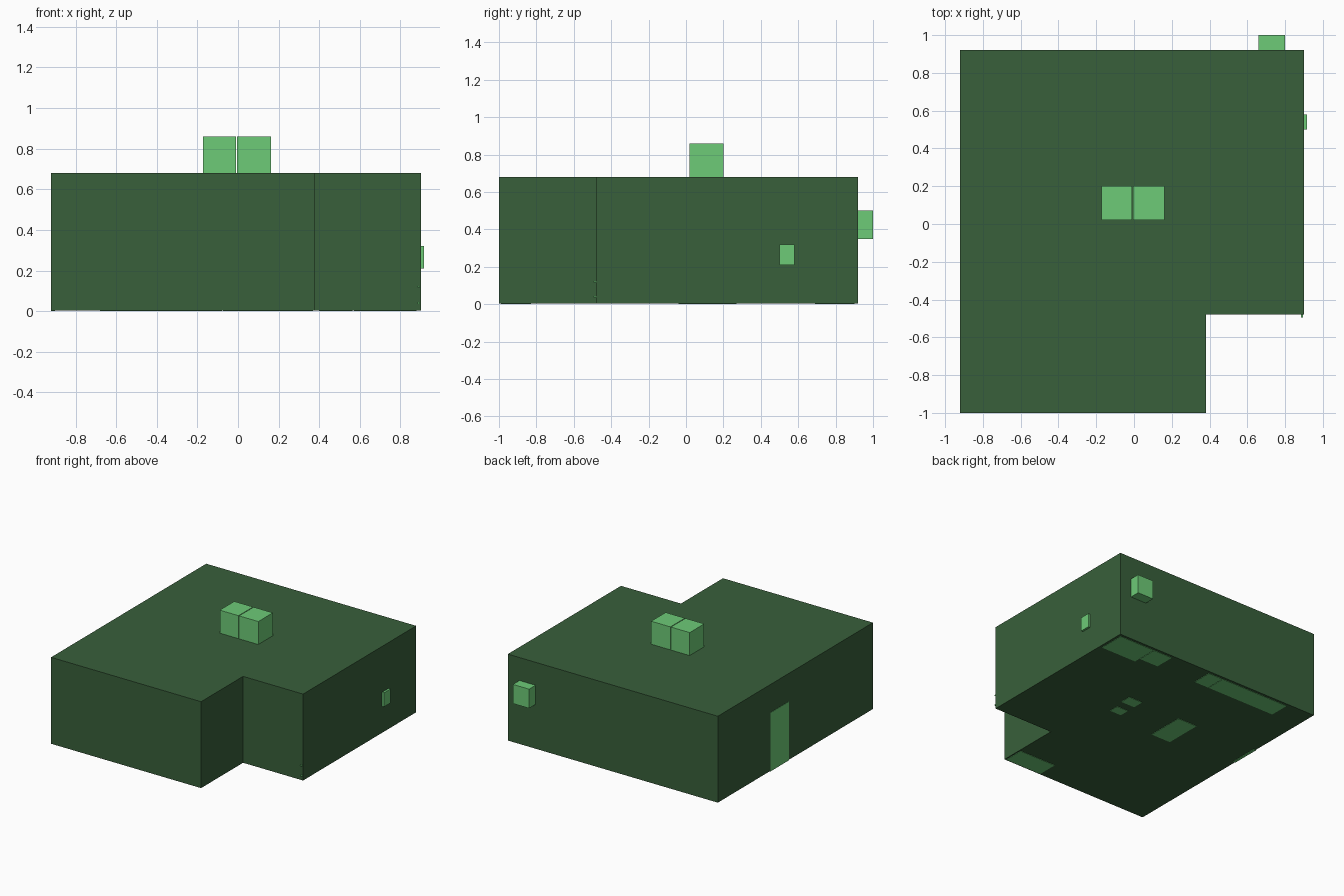
import bpy, bmesh

if "Cube" in bpy.data.objects:
    bpy.data.objects.remove(bpy.data.objects["Cube"])


def material(name, color):
    m = bpy.data.materials.new(name)
    m.diffuse_color = (*color, 1)
    m.use_nodes = True
    m.node_tree.nodes["Principled BSDF"].inputs["Base Color"].default_value = m.diffuse_color
    return m


DARK = material("dark_green", (0.040, 0.115, 0.043))
LIGHT = material("light_green", (0.155, 0.595, 0.185))


def prism(name, outline, z0, z1, mat):
    """Extrude a flat outline from z0 up to z1."""
    bm = bmesh.new()
    base = bm.faces.new([bm.verts.new((x, y, z0)) for x, y in outline])
    top = bmesh.ops.extrude_face_region(bm, geom=[base])
    verts = [g for g in top["geom"] if isinstance(g, bmesh.types.BMVert)]
    bmesh.ops.translate(bm, vec=(0, 0, z1 - z0), verts=verts)
    if not any(f is base for f in bm.faces):
        bm.faces.new([v for v in bm.verts if v not in verts])
    bmesh.ops.recalc_face_normals(bm, faces=bm.faces)
    mesh = bpy.data.meshes.new(name)
    bm.to_mesh(mesh)
    bm.free()
    mesh.materials.append(mat)
    ob = bpy.data.objects.new(name, mesh)
    bpy.context.collection.objects.link(ob)
    return ob


def box(name, x, y, z, mat=LIGHT):
    outline = [(x[0], y[0]), (x[1], y[0]), (x[1], y[1]), (x[0], y[1])]
    return prism(name, outline, z[0], z[1], mat)


# Room shell: L-shaped block with a notch at the front right
prism("room_shell", [(-0.92, -1.0), (0.38, -1.0), (0.38, -0.48), (0.90, -0.48),
                     (0.90, 0.92), (-0.92, 0.92)], 0.003, 0.68, DARK)

# Pair of roof units
box("roof_unit_left", (-0.172, -0.010), (0.02, 0.20), (0.66, 0.86))
box("roof_unit_right", (-0.004, 0.162), (0.02, 0.20), (0.66, 0.86))

# Wall fittings: back box, right plate, left door
box("back_wall_box", (0.66, 0.80), (0.90, 1.0), (0.35, 0.50))
box("right_wall_plate", (0.88, 0.916), (0.50, 0.58), (0.21, 0.32))
box("left_door", (-0.922, -0.90), (0.04, 0.27), (0.0, 0.46))

# Small pins at the front right corner
for i, z in enumerate((0.04, 0.12)):
    box(f"corner_pin_{i + 1}", (0.884, 0.896), (-0.495, -0.47), (z - 0.004, z + 0.004))

# Furniture whose undersides show through the floor
furniture = {
    "corner_cabinet": ((0.57, 0.88), (0.69, 0.90), 0.25),
    "side_cabinet": ((0.40, 0.565), (0.74, 0.90), 0.25),
    "short_counter": ((-0.075, 0.05), (0.74, 0.90), 0.25),
    "long_counter": ((-0.68, -0.08), (0.74, 0.90), 0.25),
    "bench": ((-0.37, -0.20), (-0.04, 0.26), 0.15),
    "stool_1": ((0.15, 0.27), (0.18, 0.27), 0.12),
    "stool_2": ((0.15, 0.25), (0.03, 0.11), 0.12),
    "front_cabinet": ((0.05, 0.37), (-0.99, -0.83), 0.25),
}
for name, (x, y, h) in furniture.items():
    box(name, x, y, (0.0, h))
